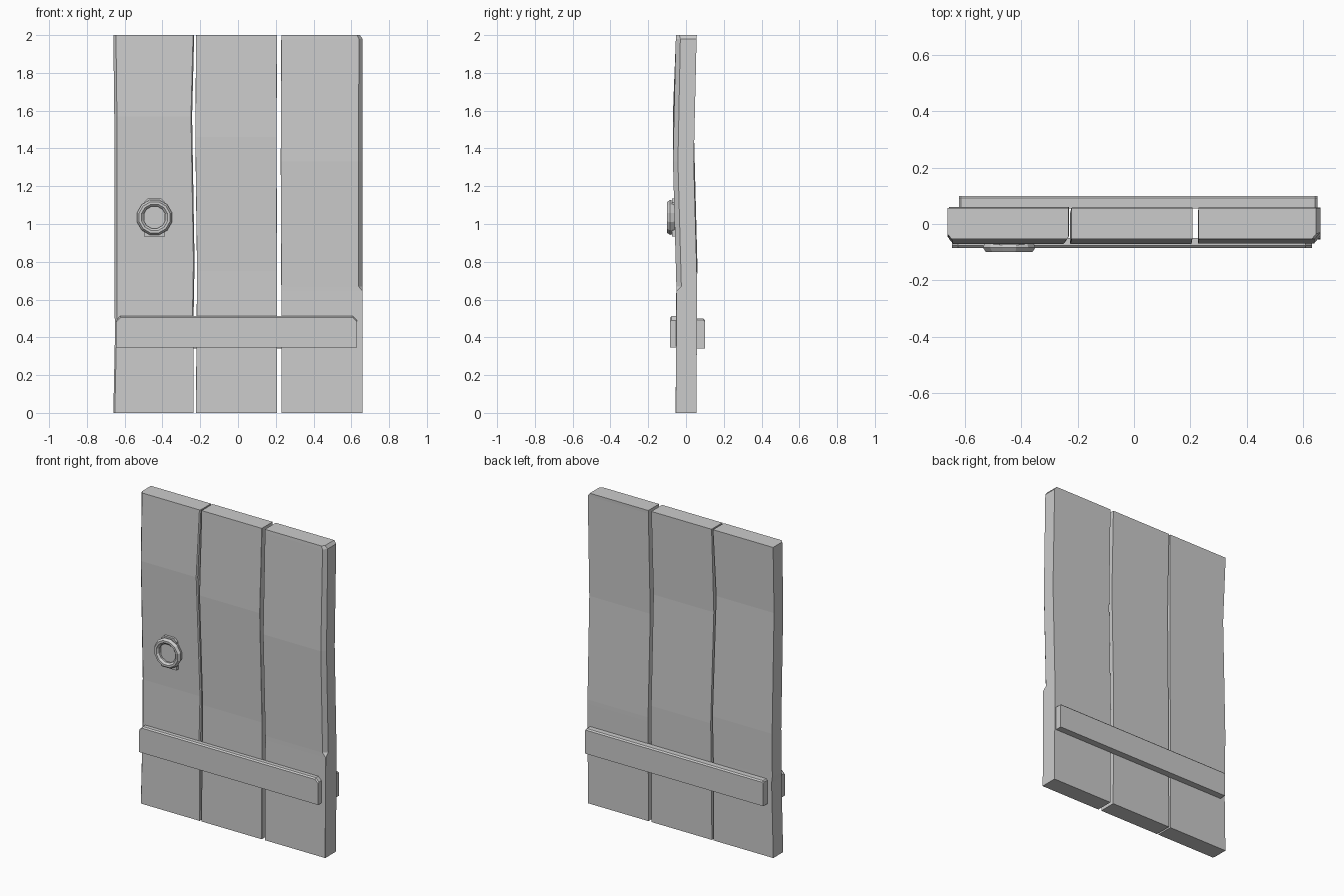
import bpy, bmesh, math
from mathutils import Matrix

cube = bpy.data.objects.get("Cube")
if cube:
    bpy.data.objects.remove(cube, do_unlink=True)

GREY = (0.6, 0.6, 0.6, 1)
mat = bpy.data.materials.new("plain_grey")
mat.use_nodes = True
mat.diffuse_color = GREY
mat.node_tree.nodes["Principled BSDF"].inputs["Base Color"].default_value = GREY


def finish(name, bm):
    bmesh.ops.recalc_face_normals(bm, faces=bm.faces)
    me = bpy.data.meshes.new(name)
    bm.to_mesh(me)
    bm.free()
    me.materials.append(mat)
    ob = bpy.data.objects.new(name, me)
    bpy.context.collection.objects.link(ob)
    return ob


def loft(name, rings, closed=False):
    """Skin rings of points; cap the ends, or join last to first."""
    bm = bmesh.new()
    rows = [[bm.verts.new(p) for p in ring] for ring in rings]
    pairs = list(zip(rows, rows[1:])) + ([(rows[-1], rows[0])] if closed else [])
    for a, b in pairs:
        for i in range(len(a)):
            j = (i + 1) % len(a)
            bm.faces.new((a[i], a[j], b[j], b[i]))
    if not closed:
        bm.faces.new(rows[0])
        bm.faces.new(rows[-1])
    return finish(name, bm)


def plank(name, sections):
    """Section: height, left x, right x, sway in y, left and right chamfer."""
    rings = []
    for z, x0, x1, dy, cl, cr in sections:
        f, b = dy - 0.055, dy + 0.055
        rings.append([(x0, b, z), (x1, b, z), (x1, f + cr * 1.2, z),
                      (x1 - cr, f, z), (x0 + cl, f, z), (x0, f + cl * 1.2, z)])
    return loft(name, rings)


# Warped planks
T = 0.001
plank("right_plank", [
    (0, -0.66, -0.235, 0, 0.008, T), (0.48, -0.65, -0.235, 0.003, 0.008, T),
    (0.52, -0.655, -0.235, 0.003, 0.014, 0.006), (0.8, -0.655, -0.23, 0.005, 0.014, 0.006),
    (1.57, -0.655, -0.243, -0.015, 0.014, 0.006), (2, -0.66, -0.232, 0.002, 0.014, 0.006)])
plank("middle_plank", [
    (0, -0.223, 0.207, 0, T, T), (0.75, -0.217, 0.207, 0.004, T, T),
    (1.46, -0.226, 0.204, -0.015, T, T), (2, -0.222, 0.207, 0.002, T, T)])
plank("left_plank", [
    (0, 0.229, 0.66, 0, T, T), (0.645, 0.229, 0.66, 0.004, T, T),
    (0.67, 0.229, 0.66, 0.004, T, 0.022), (1.33, 0.226, 0.66, -0.014, T, 0.022),
    (1.98, 0.229, 0.66, 0.001, T, 0.02), (2, 0.229, 0.645, 0.002, T, 0.015)])


# Cross bars, upper corners cut and outer top edge chamfered
def bar(name, x0, x1, z0, z1, inner, outer, cut):
    step = math.copysign(0.008, outer - inner)

    def outline(y, s):
        return [(x0, y, z0), (x1, y, z0), (x1, y, z1 - cut - s),
                (x1 - cut, y, z1 - s), (x0 + cut, y, z1 - s), (x0, y, z1 - cut - s)]
    return loft(name, [outline(inner, 0), outline(outer - step, 0), outline(outer, 0.008)])


bar("front_bar", -0.645, 0.63, 0.345, 0.512, -0.05, -0.085, 0.022)
bar("back_bar", -0.62, 0.65, 0.34, 0.5, 0.055, 0.1, 0.008)

# Handle: base plate and faceted pull ring
CX, CZ = -0.442, 1.035
bm = bmesh.new()
bmesh.ops.create_cube(bm, size=1, matrix=Matrix.Translation((CX, -0.062, CZ))
                      @ Matrix.Diagonal((0.11, 0.026, 0.2, 1)))
upright = [e for e in bm.edges if abs(e.verts[0].co.y - e.verts[1].co.y) > 0.01
           and e.verts[0].co.z > CZ]
bmesh.ops.bevel(bm, geom=upright, offset=0.02, segments=1, affect='EDGES')
finish("handle_plate", bm)

profile = [(0.088, -0.062), (0.096, -0.084), (0.085, -0.1),
           (0.072, -0.1), (0.06, -0.088), (0.062, -0.062)]
N = 12
loft("pull_ring", [[(CX + r * math.cos(a), y, CZ + r * math.sin(a)) for r, y in profile]
                   for a in (math.tau * (i + 0.5) / N for i in range(N))], closed=True)
